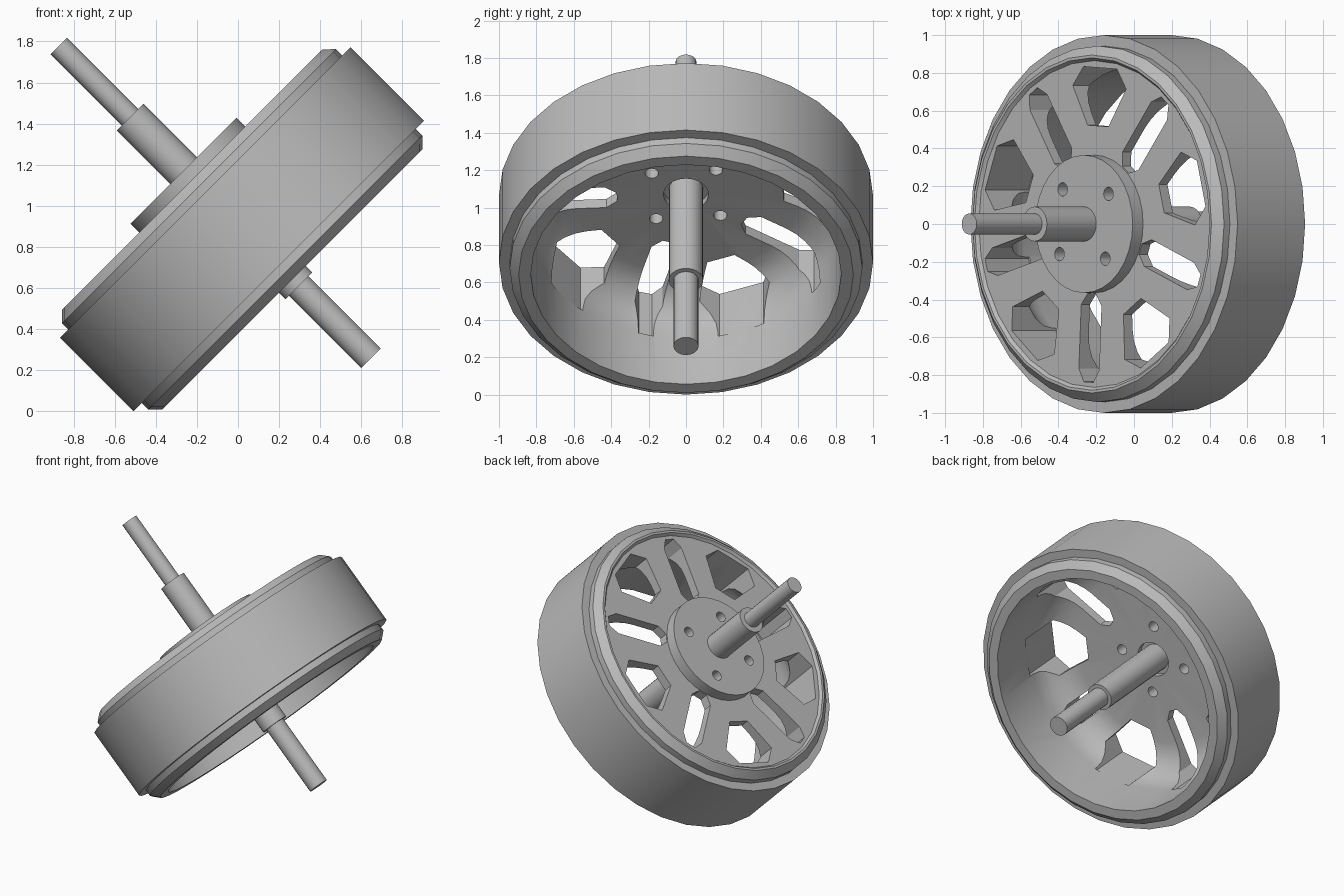
import bpy, bmesh
from math import radians, sin, cos, pi
from mathutils import Matrix, Vector

if "Cube" in bpy.data.objects:
    bpy.data.objects.remove(bpy.data.objects["Cube"])

# The whole wheel leans 45 degrees; local z is the axle
TILT = Matrix.Translation((0.02, 0, 0.886)) @ Matrix.Rotation(radians(-45), 4, 'Y')

grey = bpy.data.materials.new("plain grey")
grey.use_nodes = True
grey.diffuse_color = (0.5, 0.5, 0.5, 1)
grey.node_tree.nodes["Principled BSDF"].inputs["Base Color"].default_value = (0.5, 0.5, 0.5, 1)


def add_object(name, bm):
    bmesh.ops.recalc_face_normals(bm, faces=bm.faces)
    mesh = bpy.data.meshes.new(name)
    bm.to_mesh(mesh)
    bm.free()
    mesh.materials.append(grey)
    obj = bpy.data.objects.new(name, mesh)
    bpy.context.collection.objects.link(obj)
    obj.matrix_world = TILT
    return obj


def lathe(name, profile, steps=32, closed=True):
    """Revolve (radius, height) points about the axle."""
    bm = bmesh.new()
    rings = []
    for r, h in profile:
        rings.append([bm.verts.new((r * cos(2 * pi * i / steps), r * sin(2 * pi * i / steps), h))
                      for i in range(steps)])
    pairs = list(zip(rings, rings[1:]))
    if closed:
        pairs.append((rings[-1], rings[0]))
    else:
        bm.faces.new(rings[0])
        bm.faces.new(rings[-1])
    for a, b in pairs:
        for i in range(steps):
            j = (i + 1) % steps
            bm.faces.new((a[i], a[j], b[j], b[i]))
    return add_object(name, bm)


def add_prism(bm, outline, low, high):
    bottom = [bm.verts.new((p.x, p.y, low)) for p in outline]
    top = [bm.verts.new((p.x, p.y, high)) for p in outline]
    bm.faces.new(bottom)
    bm.faces.new(top)
    for i in range(len(outline)):
        j = (i + 1) % len(outline)
        bm.faces.new((bottom[i], bottom[j], top[j], top[i]))


def mirrored_outline(half, angle):
    """Points (distance, half width) mirrored across a ray at the angle."""
    pts = [Vector(p) for p in half] + [Vector((d, -w)) for d, w in reversed(half)]
    turn = Matrix.Rotation(angle, 2)
    return [turn @ p for p in pts]


def cut(target, cutter):
    mod = target.modifiers.new("cut", 'BOOLEAN')
    mod.operation = 'DIFFERENCE'
    mod.solver = 'EXACT'
    mod.object = cutter
    bpy.context.view_layer.objects.active = target
    bpy.ops.object.modifier_apply(modifier=mod.name)


# Tire band
tire = lathe("tire", [(1, -0.253), (1, 0.253), (0.9, 0.253), (0.9, -0.253)])

# Rim with bevelled lips, web disc and rounded inner corner
round_corner = [(0.6 + 0.23 * cos(a), 0.03 + 0.23 * sin(a))
                for a in [i * pi / 12 for i in range(7)]]
rim = lathe("rim", [(0.12, 0.325), (0.865, 0.325), (0.88, 0.343), (0.895, 0.343),
                    (0.943, 0.297), (0.943, -0.297), (0.895, -0.345), (0.83, -0.345)]
            + round_corner + [(0.12, 0.26)])

# Raised hub plate
hub = lathe("hub_plate", [(0.08, 0.30), (0.365, 0.30), (0.365, 0.403), (0.08, 0.403)])

# Axle with stepped sleeve
axle = lathe("axle", [(0.067, -0.887), (0.067, -0.39), (0.092, -0.39),
                      (0.092, 0.772), (0.056, 0.772), (0.056, 1.262)], 20, closed=False)

# Cutter for the alternating wide and narrow spoke openings
wide = [(0.52, 0.078), (0.725, 0.2), (0.828, 0.125)]
narrow = [(0.37, 0.03), (0.43, 0.076), (0.77, 0.076), (0.838, 0.035)]
bm = bmesh.new()
for k in range(10):
    add_prism(bm, mirrored_outline(narrow if k % 2 else wide, radians(87 + 36 * k)), 0.0, 0.5)
openings = add_object("opening_cutter", bm)

# Cutter for the four bolt holes
bm = bmesh.new()
for k in range(4):
    a = radians(41 + 90 * k)
    centre = Vector((0.243 * cos(a), 0.243 * sin(a)))
    ring = [centre + 0.036 * Vector((cos(i * pi / 8), sin(i * pi / 8))) for i in range(16)]
    add_prism(bm, ring, 0.1, 0.6)
holes = add_object("hole_cutter", bm)

cut(rim, openings)
cut(rim, holes)
cut(hub, holes)
for helper in (openings, holes):
    bpy.data.objects.remove(helper)

# Smooth round surfaces, sharp edges kept
bpy.ops.object.select_all(action='DESELECT')
for obj in (tire, rim, hub, axle):
    obj.select_set(True)
bpy.context.view_layer.objects.active = rim
bpy.ops.object.shade_smooth_by_angle(angle=radians(30))
